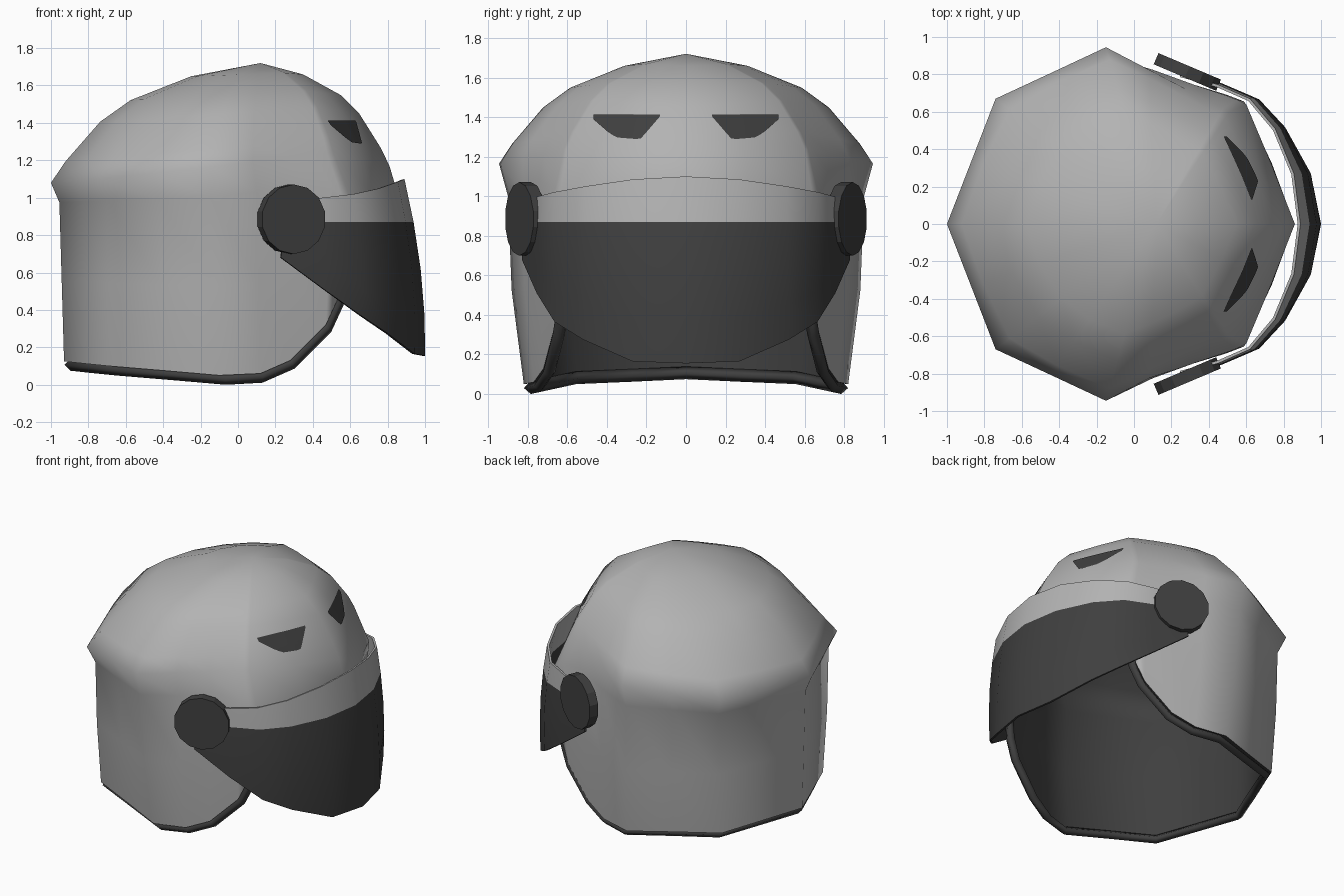
import bpy, bmesh, math
from mathutils import Vector
from mathutils.bvhtree import BVHTree

if "Cube" in bpy.data.objects:
    bpy.data.objects.remove(bpy.data.objects["Cube"])


def material(name, v):
    m = bpy.data.materials.new(name)
    m.diffuse_color = (v, v, v, 1)
    m.use_nodes = True
    m.node_tree.nodes["Principled BSDF"].inputs["Base Color"].default_value = m.diffuse_color
    return m


GREY = material("shell_grey", 0.45)
DARK = material("dark_grey", 0.05)


def lerp(a, b, t):
    return Vector(a).lerp(Vector(b), t)


def finish(ob, angle):
    bpy.ops.object.select_all(action='DESELECT')
    ob.select_set(True)
    bpy.context.view_layer.objects.active = ob
    for m in list(ob.modifiers):
        bpy.ops.object.modifier_apply(modifier=m.name)
    bpy.ops.object.shade_smooth_by_angle(angle=math.radians(angle))


def loft(name, rows, mats, closed=False, rule=lambda r: 0, thick=0, inner=0, angle=50):
    """Skin a grid of points, optionally as a closed ring and with thickness."""
    bm = bmesh.new()
    vs = [[bm.verts.new(p) for p in row] for row in rows]
    n = len(rows[0])
    for r in range(len(rows) - 1):
        for c in range(n if closed else n - 1):
            d = (c + 1) % n
            f = bm.faces.new((vs[r][c], vs[r + 1][c], vs[r + 1][d], vs[r][d]))
            f.material_index = rule(r)
    bmesh.ops.remove_doubles(bm, verts=bm.verts[:], dist=1e-5)
    me = bpy.data.meshes.new(name)
    bm.to_mesh(me)
    bm.free()
    for m in mats:
        me.materials.append(m)
    ob = bpy.data.objects.new(name, me)
    bpy.context.collection.objects.link(ob)
    if thick:
        s = ob.modifiers.new("thickness", 'SOLIDIFY')
        s.thickness, s.offset = thick, -1
        s.material_offset = s.material_offset_rim = inner
    finish(ob, angle)
    return ob


def mirror_ring(half):
    return half + [Vector((p[0], -p[1], p[2])) for p in half[-2:0:-1]]


# Shell columns, back to front: lower edge, ring under the brim, brim, bulge
B2, E = (-.15, .945, 1.165), (.51, .60, 1.24)
cols = [
    ((-.93, 0, .125), (-.955, 0, .975), (-1, 0, 1.08), 0),
    ((-.81, .29, .112), (-.83, .315, .98), (-.87, .335, 1.09), .3),
    ((-.69, .58, .10), (-.70, .63, .985), (-.74, .67, 1.10), -.6),
    ((-.39, .70, .075), (-.425, .765, .992), (-.445, .807, 1.132), .3),
    ((-.10, .82, .05), (-.15, .90, 1.0), B2, 0),
    ((.12, .77, .06), (.10, .825, 1.03), lerp(B2, E, .35), .5),
    ((.28, .72, .13), (.32, .745, 1.08), lerp(B2, E, .65), .6),
    ((.47, .67, .32), (.50, .685, 1.05), lerp(B2, E, .85), .5),
    ((.53, .65, .45), (.55, .665, 1.02), lerp(B2, E, .95), .4),
    ((.57, .64, .86), (.60, .64, 1.0), E, .3),
    ((.71, .33, .87), (.735, .32, 1.0), (.665, .305, 1.20), .3),
    ((.83, 0, .87), (.86, 0, 1.0), (.81, 0, 1.17), 0),
]
APEX = Vector((.12, 0, 1.72))
rows = [[Vector(c[0]) for c in cols],
        [lerp(c[0], c[1], .5) for c in cols],
        [Vector(c[1]) for c in cols],
        [Vector(c[2]) for c in cols]]
for p in rows[1]:
    p.y *= 1.025
# Dome rings: radial scale, height fraction, roundness between key columns
for s, h, k in ((.93, .18, .03), (.765, .51, .06), (.62, .69, .08),
                (.33, .89, .08), (0, 1, 0)):
    ring = []
    for c in cols:
        b = Vector(c[2])
        p = APEX + (b - APEX) * s * (1 + k * c[3])
        p.z = b.z + (APEX.z - b.z) * h
        ring.append(p)
    rows.append(ring)
shell = loft("helmet_shell", [mirror_ring(r) for r in rows], [GREY, DARK],
             closed=True, thick=.035, inner=1, angle=75)

# Crisp brim: edges along the brim and the ring below it, fading at the temples
me = shell.data
crease = [{(round(p.x, 3), round(abs(p.y), 3), round(p.z, 3)) for p in rows[i][:8]}
          for i in (2, 3)]
sharp = me.attributes.get("sharp_edge") or me.attributes.new("sharp_edge", 'BOOLEAN', 'EDGE')
for e in me.edges:
    ends = []
    for i in e.vertices:
        p = me.vertices[i].co
        ends.append((round(p.x, 3), round(abs(p.y), 3), round(p.z, 3)))
    if any(all(q in ring for q in ends) for ring in crease):
        sharp.data[e.index].value = True

# Dark rubber trim round the opening
cu = bpy.data.curves.new("edge_trim", 'CURVE')
cu.dimensions = '3D'
cu.bevel_depth, cu.bevel_resolution = .032, 0
sp = cu.splines.new('POLY')
path = mirror_ring([Vector((p.x + (.035 if p.x < 0 else .004), p.y * .96, p.z - .018))
                    for p in rows[0]])
sp.points.add(len(path) - 1)
for q, p in zip(sp.points, path):
    q.co = (*p, 1)
sp.use_cyclic_u = True
cu.materials.append(DARK)
bpy.context.collection.objects.link(bpy.data.objects.new("edge_trim", cu))

# Visor: top and bottom of each column, from centre to pivot
vis = [((.89, 0, 1.10), (1.0, 0, .155)), ((.855, .27, 1.085), (.945, .27, .165)),
       ((.755, .51, 1.05), (.80, .52, .275)), ((.62, .67, 1.02), (.665, .665, .365)),
       ((.45, .745, 1.0), (.46, .755, .51)), ((.25, .80, .98), (.23, .83, .68))]
vrows = []
for i in range(5):
    row = []
    for a, b in vis:
        cut = (a[2] - .87) / (a[2] - b[2])          # colour break at one height
        t = (0, cut, cut + (1 - cut) * .35, cut + (1 - cut) * .7, 1)[i]
        p = lerp(a, b, t)
        p.x *= 1 + .13 * t * (1 - t)
        row.append(p)
    vrows.append([Vector((p.x, -p.y, p.z)) for p in row[:0:-1]] + row)
loft("visor", vrows, [GREY, DARK], rule=lambda r: 0 if r == 0 else 1, thick=.015)

# Pivot discs and brow vents on both sides
bpy.context.view_layer.update()
tree = BVHTree.FromObject(shell, bpy.context.evaluated_depsgraph_get())
low = [(.13, 1.40), (.19, 1.33), (.23, 1.285), (.35, 1.295), (.39, 1.32), (.465, 1.385)]


def low_z(y):
    for (a, za), (b, zb) in zip(low, low[1:]):
        if y <= b + 1e-6:
            return za + (zb - za) * (y - a) / (b - a)
    return low[-1][1]


for side, s in (("left", 1), ("right", -1)):
    axis = Vector((.39, .92 * s, 0))
    bpy.ops.mesh.primitive_cylinder_add(
        vertices=14, radius=.186, depth=.065, location=(.285, .813 * s, .885),
        rotation=axis.to_track_quat('Z', 'Y').to_euler())
    disc = bpy.context.object
    disc.name = side + "_pivot_disc"
    disc.data.materials.append(DARK)

    grid = []
    for r in range(6):
        row = []
        for c in range(15):
            y = .13 + .335 * c / 14
            z = low_z(y) + (1.41 - low_z(y)) * r / 5
            hit, nor, _, _ = tree.ray_cast(Vector((2, y * s, z)), Vector((-1, 0, 0)))
            row.append(hit + nor * .006)
        grid.append(row if s > 0 else row[::-1])
    # top row first, columns toward +y, so the plates face forward
    loft(side + "_brow_vent", grid[::-1], [DARK])
